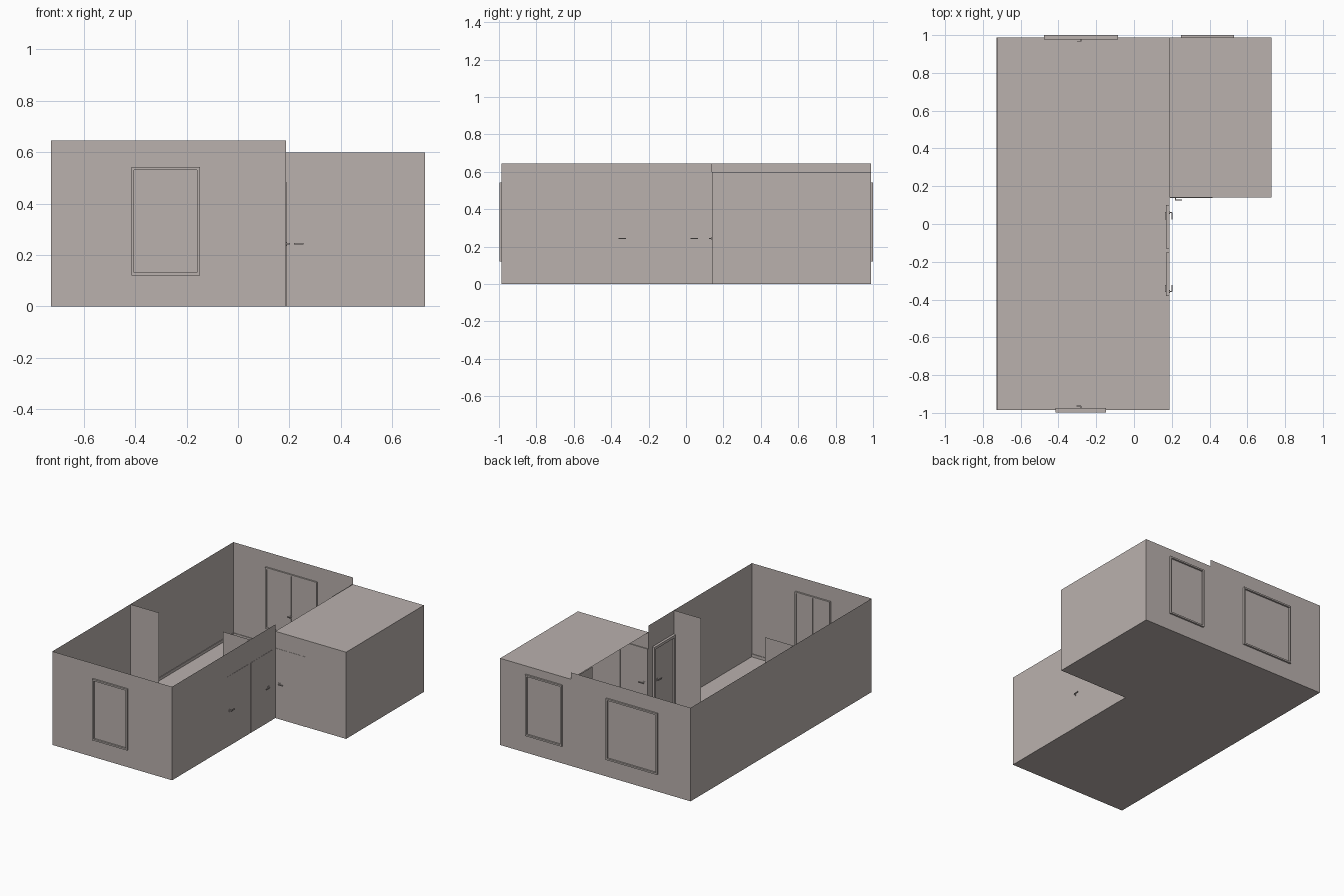
import bpy, bmesh, math
from mathutils import Vector

if "Cube" in bpy.data.objects:
    bpy.data.objects.remove(bpy.data.objects["Cube"])

plaster = bpy.data.materials.new("warm_grey_plaster")
plaster.diffuse_color = (0.49, 0.44, 0.42, 1)
plaster.use_nodes = True
plaster.node_tree.nodes["Principled BSDF"].inputs["Base Color"].default_value = plaster.diffuse_color

X0, X1, X2 = -0.727, 0.187, 0.727      # left wall, shared wall line, right wall
Y0, Y1, Y2 = -0.986, 0.14, 0.988       # front wall, annex front, back wall
H, HA = 0.645, 0.598                   # main height, annex height


def finish(name, bm):
    mesh = bpy.data.meshes.new(name)
    bm.to_mesh(mesh)
    bm.free()
    ob = bpy.data.objects.new(name, mesh)
    bpy.context.collection.objects.link(ob)
    mesh.materials.append(plaster)
    return ob


def sheet(name, pts):
    bm = bmesh.new()
    bm.faces.new([bm.verts.new(p) for p in pts])
    return finish(name, bm)


def wall(name, a, b, h):
    return sheet(name, [(*a, 0), (*b, 0), (*b, h), (*a, h)])


def add_box(bm, lo, hi):
    r = bmesh.ops.create_cube(bm, size=1)
    for v in r["verts"]:
        v.co = Vector([(lo[i] + hi[i]) / 2 + v.co[i] * (hi[i] - lo[i]) for i in range(3)])


def boxes(name, spans, axis):
    """Boxes given as (u0, u1, d0, d1, z0, z1); u runs along the wall, d across it."""
    bm = bmesh.new()
    for u0, u1, d0, d1, z0, z1 in spans:
        d0, d1 = min(d0, d1), max(d0, d1)
        if axis == "x":
            add_box(bm, (u0, d0, z0), (u1, d1, z1))
        else:
            add_box(bm, (d0, u0, z0), (d1, u1, z1))
    return finish(name, bm)


# floor, annex ceiling and outer walls
sheet("floor", [(X0, Y0, 0), (X1, Y0, 0), (X1, Y1, 0), (X2, Y1, 0), (X2, Y2, 0), (X0, Y2, 0)])
sheet("annex_ceiling", [(X1, Y1, HA), (X2, Y1, HA), (X2, Y2, HA), (X1, Y2, HA)])
wall("front_wall", (X0, Y0), (X1, Y0), H)
wall("left_wall", (X0, Y2), (X0, Y0), H)
wall("main_back_wall", (X1, Y2), (X0, Y2), H)
wall("main_right_wall", (X1, Y0), (X1, Y1), H)
wall("annex_front_wall", (X1, Y1), (X2, Y1), HA)
wall("annex_right_wall", (X2, Y1), (X2, Y2), HA)
wall("annex_back_wall", (X2, Y2), (X1, Y2), HA)

# short partition walls
wall("left_partition", (X0, -0.135), (-0.51, -0.135), H)
wall("right_partition", (-0.02, -0.135), (X1, -0.135), H)
wall("annex_partition", (0.183, 0.76), (0.183, Y2), HA)

# skirting boards
S, T = 0.02, 0.004
boxes("left_skirting", [(Y0, Y2, X0, X0 + T, 0, S)], "y")
boxes("back_skirting", [(X0, X2, Y2, Y2 - T, 0, S)], "x")
boxes("front_skirting", [(X0, X1, Y0, Y0 + T, 0, S)], "x")


def handle(name, u, d, out, lever, z, axis):
    """Rosette, neck and lever on a face at d, pointing along out (+1 or -1)."""
    boxes(name, [(u - 0.007, u + 0.007, d, d + out * 0.003, z - 0.008, z + 0.008),
                 (u - 0.003, u + 0.003, d, d + out * 0.015, z - 0.003, z + 0.003),
                 (min(u, u + lever), max(u, u + lever), d + out * 0.011, d + out * 0.016,
                  z - 0.003, z + 0.003)], axis)


# windows: outer frame round the wall plane, two sashes on the room side
def window(name, u0, u1, y, out, depth, z0=0.12, z1=0.542):
    b, c = 0.011, (u0 + u1) / 2
    o, i = y + out * 0.012, y - out * depth
    boxes(name + "_frame", [(u0, u0 + b, i, o, z0, z1), (u1 - b, u1, i, o, z0, z1),
                            (u0 + b, u1 - b, i, o, z0, z0 + b),
                            (u0 + b, u1 - b, i, o, z1 - b, z1)], "x")
    s = y - out * depth * 0.7
    boxes(name + "_sashes", [(u0 + b, c - 0.002, y, s, z0 + b, z1 - b),
                             (c + 0.002, u1 - b, y, s, z0 + b, z1 - b)], "x")
    handle(name + "_handle", c, s, -out, -0.022, 0.25, "x")


window("front_window", -0.415, -0.148, Y0, -1, 0.012)
window("main_back_window", -0.477, -0.085, Y2, 1, 0.01)
window("annex_back_window", 0.25, 0.53, Y2, 1, 0.01)


# doors: frame projecting to the room side, leaf, lever handles on both faces
def door(name, u0, u1, d, out, hinge_low, hu, lever, axis, inset=0.017):
    b, top = 0.014, 0.483
    o, i = d + out * 0.0015, d - out * inset
    boxes(name + "_frame", [(u0, u0 + b, i, o, 0, top), (u1 - b, u1, i, o, 0, top),
                            (u0 + b, u1 - b, i, o, top - 0.018, top)], axis)
    leaf_in = d - out * inset * 0.4
    boxes(name + "_leaf", [(u0 + b, u1 - b, leaf_in, d + out * 0.001, 0, top - 0.018)], axis)
    handle(name + "_outer_handle", hu, d, out, lever, 0.243, axis)
    handle(name + "_inner_handle", hu, leaf_in, -out, lever, 0.243, axis)


door("side_door", -0.382, -0.15, X1, 1, True, -0.357, 0.035, "y")
door("middle_door", -0.13, 0.10, X1, 1, True, 0.06, -0.035, "y")
door("annex_door", 0.19, 0.415, Y1, -1, True, 0.22, 0.035, "x", 0.006)
